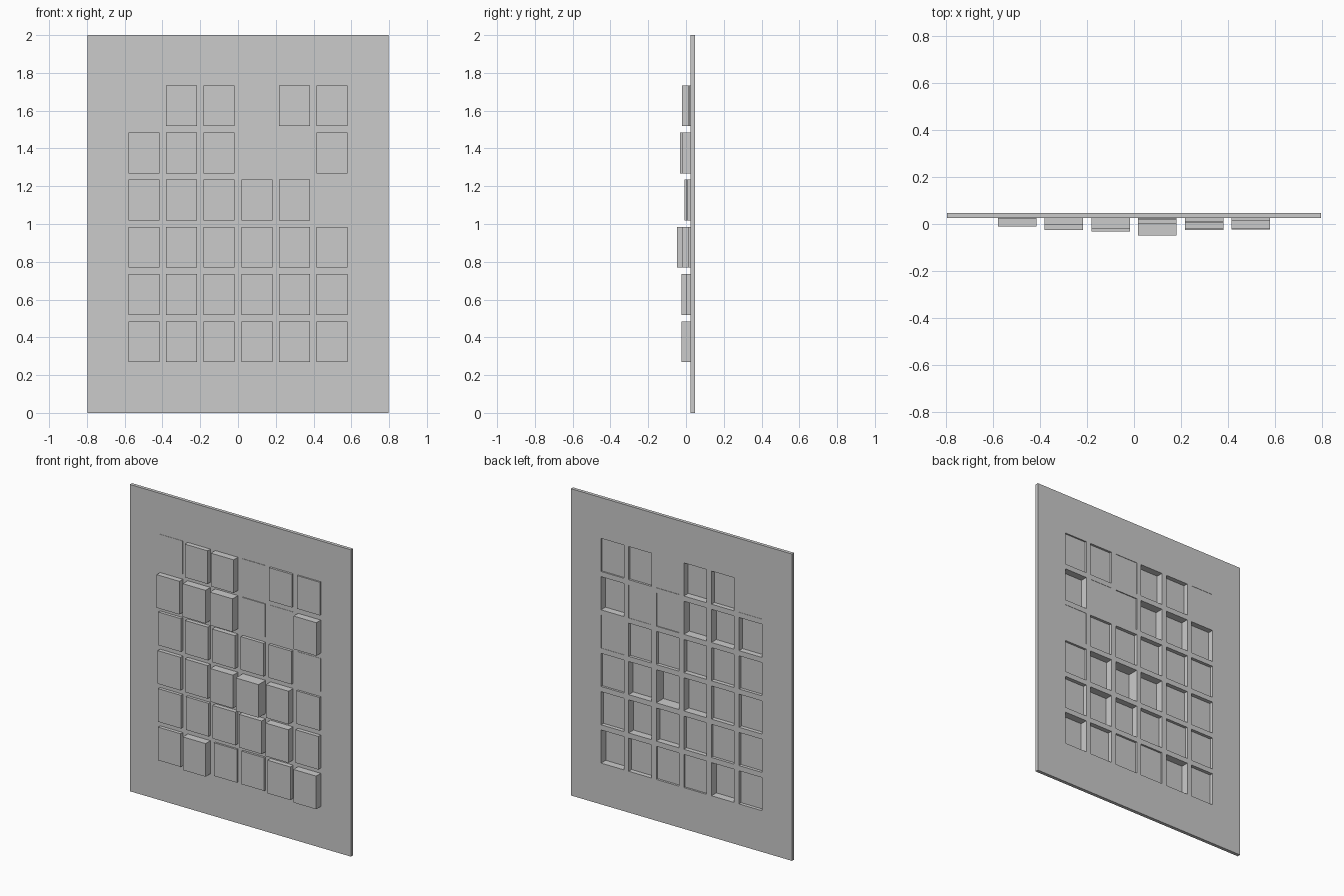
import bpy, bmesh

if "Cube" in bpy.data.objects:
    bpy.data.objects.remove(bpy.data.objects["Cube"])

# Panel dimensions
W, H, T = 0.797, 2.0, 0.022
FRONT = 0.025
PITCH_X, PITCH_Z = 0.199, 0.2498
HALF_X, HALF_Z = 0.082, 0.108
BASE_Z = 0.377

# How far each tile is pushed forward, top row first, left to right
DEPTHS = [
    [.002, .030, .045, .003, .014, .010],
    [.036, .051, .056, .006, .002, .046],
    [.020, .026, .032, .022, .018, .002],
    [.025, .028, .052, .073, .047, .014],
    [.020, .018, .028, .040, .050, .025],
    [.022, .050, .012, .014, .030, .048],
]

xs = [-W] + [(c - 2.5) * PITCH_X + s * HALF_X for c in range(6) for s in (-1, 1)] + [W]
zs = [0] + [BASE_Z + r * PITCH_Z + s * HALF_Z for r in range(6) for s in (-1, 1)] + [H]


def skin(bm, y, flip):
    """Gridded sheet whose tile faces are extruded toward the front."""
    v = [[bm.verts.new((x, y, z)) for x in xs] for z in zs]
    tiles = []
    for j in range(len(zs) - 1):
        for i in range(len(xs) - 1):
            loop = [v[j][i], v[j][i + 1], v[j + 1][i + 1], v[j + 1][i]]
            f = bm.faces.new(loop[::-1] if flip else loop)
            if i % 2 and j % 2:
                tiles.append((f, DEPTHS[5 - j // 2][i // 2]))
    for f, d in tiles:
        top = bmesh.ops.extrude_discrete_faces(bm, faces=[f])["faces"][0]
        bmesh.ops.translate(bm, verts=top.verts, vec=(0, -d, 0))
    return ([v[0][i] for i in range(len(xs))] + [row[-1] for row in v[1:]]
            + v[-1][-2::-1] + [row[0] for row in v[-2:0:-1]])


# Front and back skins, joined around the rim
bm = bmesh.new()
rim_a = skin(bm, FRONT, False)
rim_b = skin(bm, FRONT + T, True)
n = len(rim_a)
for k in range(n):
    m = (k + 1) % n
    bm.faces.new((rim_a[m], rim_a[k], rim_b[k], rim_b[m]))

me = bpy.data.meshes.new("tiled_wall_panel")
bm.to_mesh(me)
bm.free()
bpy.context.collection.objects.link(bpy.data.objects.new("tiled_wall_panel", me))
